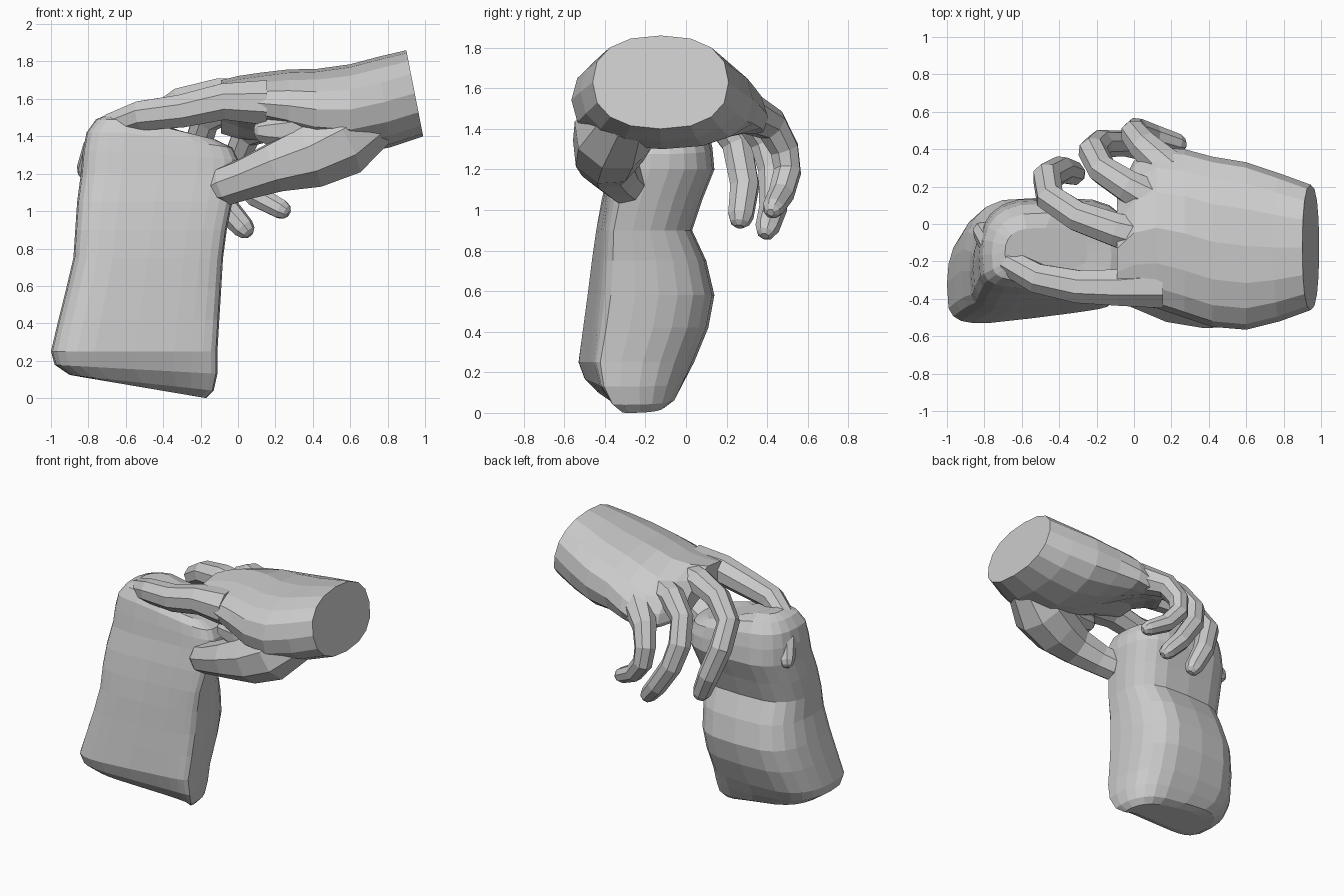
import bpy, bmesh, math
from mathutils import Vector


def skin_rings(name, rings):
    """Bridge closed rings of points and cap both ends."""
    bm = bmesh.new()
    loops = [[bm.verts.new(p) for p in ring] for ring in rings]
    n = len(rings[0])
    for a, b in zip(loops, loops[1:]):
        for i in range(n):
            j = (i + 1) % n
            bm.faces.new((a[i], a[j], b[j], b[i]))
    bm.faces.new(loops[0][::-1])
    bm.faces.new(loops[-1])
    bmesh.ops.recalc_face_normals(bm, faces=bm.faces)
    mesh = bpy.data.meshes.new(name)
    bm.to_mesh(mesh)
    bm.free()
    obj = bpy.data.objects.new(name, mesh)
    bpy.context.collection.objects.link(obj)
    return obj


def power(v, e):
    return math.copysign(abs(v) ** e, v)


def tube(name, path, sides=8):
    """Tapered digit along (x, y, z, radius) with a rounded tip."""
    pts = [Vector(p[:3]) for p in path]
    rad = [p[3] for p in path]
    d = (pts[-1] - pts[-2]).normalized()
    tip, r = pts[-1], rad[-1]
    pts += [tip + d * r * 0.6, tip + d * r * 0.9]
    rad += [r * 0.75, r * 0.35]
    rings, prev, side = [], None, None
    for i, p in enumerate(pts):
        t = (pts[min(i + 1, len(pts) - 1)] - pts[max(i - 1, 0)]).normalized()
        if prev is None:
            side = t.orthogonal().normalized()
        else:
            side = prev.rotation_difference(t) @ side
        prev, up = t, t.cross(side)
        rings.append([p + rad[i] * (side * math.cos(a) + up * math.sin(a))
                      for a in (2 * math.pi * (k + 0.5) / sides for k in range(sides))])
    return skin_rings(name, rings)


# Sack: flat front, bulging back; rows are z, x min, x max, y min, y max
sack = [(0.0, -0.76, -0.17, -0.40, -0.10), (0.04, -0.90, -0.13, -0.47, -0.05),
        (0.13, -0.98, -0.11, -0.53, -0.01), (0.25, -1.0, -0.11, -0.56, 0.04),
        (0.42, -0.96, -0.10, -0.535, 0.11), (0.58, -0.92, -0.09, -0.51, 0.14),
        (0.75, -0.88, -0.08, -0.485, 0.10), (0.90, -0.87, -0.06, -0.46, 0.03),
        (1.05, -0.86, -0.03, -0.43, 0.08), (1.20, -0.84, 0.0, -0.39, 0.14),
        (1.32, -0.83, 0.0, -0.37, 0.13), (1.42, -0.81, -0.03, -0.35, 0.11),
        (1.49, -0.76, -0.12, -0.31, 0.06), (1.52, -0.69, -0.25, -0.24, -0.02)]
rings = []
for z, x0, x1, y0, y1 in sack:
    ring = []
    ym = y0 * 0.6 + y1 * 0.4
    for k in range(24):
        a = 2 * math.pi * k / 24
        c, s = math.cos(a), math.sin(a)
        x = (x0 + x1) / 2 + (x1 - x0) / 2 * power(c, 0.55)
        y = ym + power(s, 0.9) * (y1 - ym) if s > 0 else ym + power(s, 0.45) * (ym - y0)
        u = (x - x0) / (x1 - x0)
        if s < 0:
            y += 0.13 * u * -s * max(0.0, 1 - z / 1.6)
        # Sagging hem below, shoulder falling to the right above
        zz = z + 0.10 * (1 - u) * max(0, 1 - z / 0.25)
        zz -= 0.13 * max(0, u - 0.3) * max(0, (z - 1.2) / 0.32) * 1.3
        ring.append((x, y, zz))
    rings.append(ring)
skin_rings("sack", rings)

# Forearm and palm: x, y min, y max, z min, z max, drop toward little finger, end slant
palm = [(0.945, -0.46, 0.21, 1.40, 1.86, 0.0, 0.045), (0.78, -0.52, 0.27, 1.34, 1.825, 0.0, 0.03),
        (0.60, -0.565, 0.33, 1.30, 1.785, 0.0, 0.0), (0.42, -0.55, 0.36, 1.33, 1.755, 0.02, 0.0),
        (0.27, -0.50, 0.40, 1.38, 1.74, 0.07, 0.0), (0.12, -0.45, 0.41, 1.43, 1.71, 0.12, 0.0),
        (0.0, -0.435, 0.34, 1.47, 1.69, 0.13, 0.0), (-0.09, -0.42, 0.16, 1.50, 1.67, 0.12, 0.0)]
rings = []
for x, y0, y1, z0, z1, drop, slant in palm:
    ring = []
    for k in range(16):
        a = 2 * math.pi * k / 16
        c, s = power(math.cos(a), 0.85), power(math.sin(a), 0.85)
        arch = drop * (max(0, c) ** 1.5 * 1.5 + 0.2 * max(0, -c))
        ring.append((x - slant * s, (y0 + y1) / 2 + (y1 - y0) / 2 * c,
                     (z0 + z1) / 2 + (z1 - z0) / 2 * s - arch + drop * 0.25))
    rings.append(ring)
skin_rings("forearm_and_palm", rings)

# Digits: x, y, z, radius
digits = {
    "thumb": [(0.72, -0.30, 1.48, 0.15), (0.55, -0.36, 1.37, 0.20), (0.38, -0.385, 1.29, 0.18),
              (0.20, -0.39, 1.235, 0.14), (0.03, -0.34, 1.17, 0.115), (-0.07, -0.30, 1.135, 0.11)],
    "index_finger": [(0.15, -0.33, 1.58, 0.13), (-0.08, -0.34, 1.585, 0.105), (-0.30, -0.335, 1.535, 0.095),
                     (-0.52, -0.29, 1.51, 0.085), (-0.66, -0.21, 1.46, 0.075),
                     (-0.77, -0.10, 1.33, 0.065), (-0.81, -0.04, 1.22, 0.055)],
    "middle_finger": [(0.12, -0.09, 1.60, 0.12), (-0.10, -0.03, 1.62, 0.095), (-0.30, 0.04, 1.58, 0.085),
                      (-0.45, 0.14, 1.48, 0.08), (-0.465, 0.25, 1.33, 0.08),
                      (-0.39, 0.29, 1.12, 0.075), (-0.32, 0.27, 0.97, 0.065)],
    "ring_finger": [(0.15, 0.10, 1.56, 0.12), (-0.03, 0.20, 1.57, 0.09), (-0.17, 0.29, 1.49, 0.08),
                    (-0.22, 0.39, 1.34, 0.08), (-0.18, 0.43, 1.19, 0.075),
                    (-0.06, 0.43, 1.01, 0.07), (0.03, 0.40, 0.91, 0.06)],
    "little_finger": [(0.20, 0.28, 1.49, 0.11), (0.05, 0.42, 1.42, 0.085), (0.0, 0.485, 1.30, 0.075),
                      (0.01, 0.50, 1.19, 0.07), (0.10, 0.47, 1.08, 0.065), (0.23, 0.43, 1.01, 0.055)],
}
for name, path in digits.items():
    tube(name, path)

# Skin web between thumb and index finger
tube("thumb_web", [(0.45, -0.32, 1.48, 0.15), (0.28, -0.36, 1.43, 0.12), (0.16, -0.35, 1.43, 0.08)])
